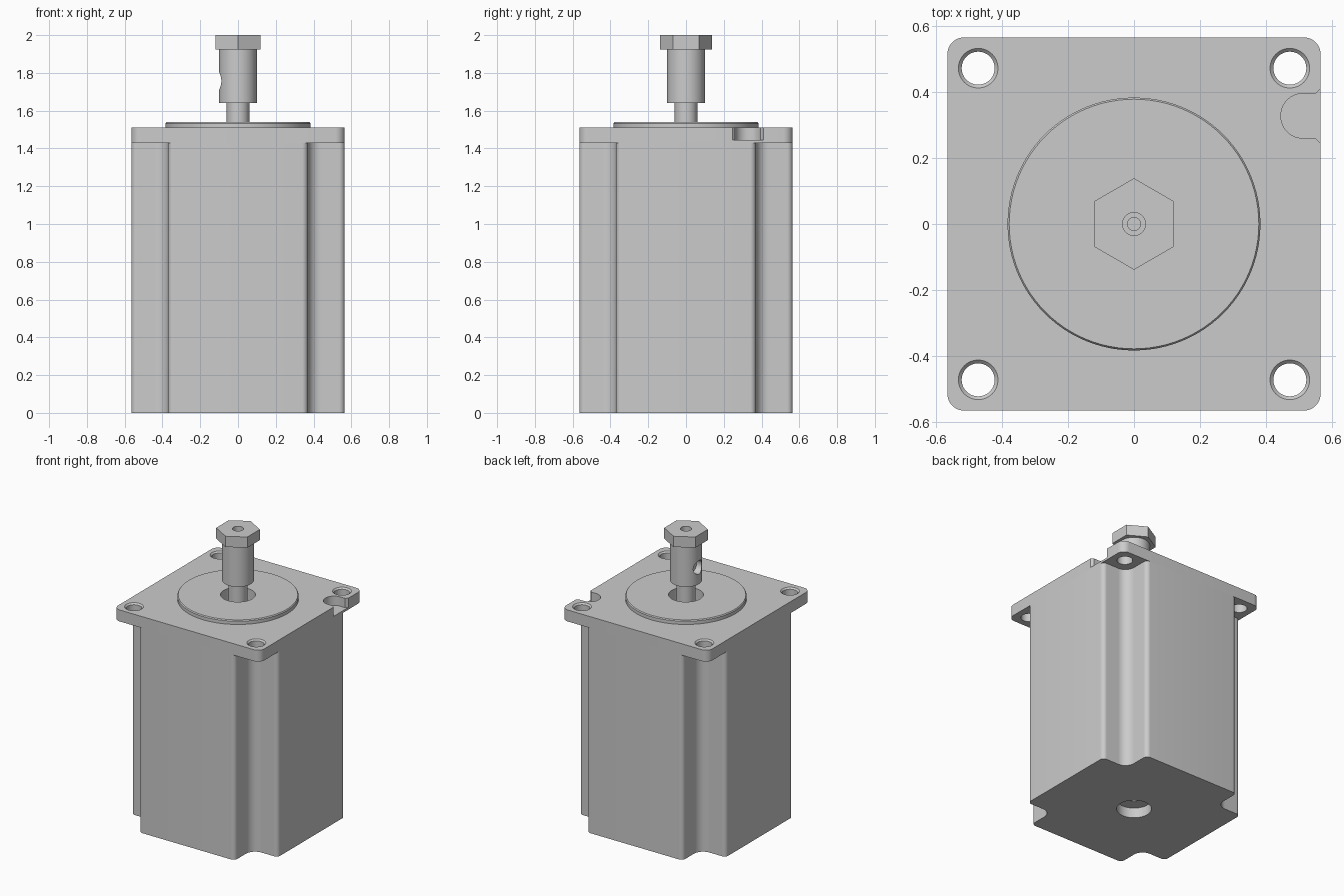
import bpy, bmesh, math
from mathutils import Vector

cube = bpy.data.objects.get("Cube")
if cube:
    bpy.data.objects.remove(cube, do_unlink=True)

metal = bpy.data.materials.new("grey_metal")
metal.use_nodes = True
GREY = (0.6, 0.6, 0.6, 1)
metal.diffuse_color = GREY
metal.node_tree.nodes["Principled BSDF"].inputs["Base Color"].default_value = GREY


def fillet(corners, steps=8):
    """Round each (x, y, radius) corner of a closed outline with an arc."""
    out = []
    for i, (x, y, r) in enumerate(corners):
        p = Vector((x, y))
        if r == 0:
            out.append(p)
            continue
        a = (Vector(corners[i - 1][:2]) - p).normalized()
        b = (Vector(corners[(i + 1) % len(corners)][:2]) - p).normalized()
        half = a.angle(b) / 2
        centre = p + (a + b).normalized() * (r / math.sin(half))
        start = (p + a * (r / math.tan(half)) - centre).normalized()
        end = (p + b * (r / math.tan(half)) - centre).normalized()
        sweep = start.angle(end)
        for k in range(steps + 1):
            t = k / steps
            ray = start * math.sin((1 - t) * sweep) + end * math.sin(t * sweep)
            out.append(centre + ray * (r / math.sin(sweep)))
    return out


def finish(name, bm):
    bmesh.ops.recalc_face_normals(bm, faces=bm.faces)
    mesh = bpy.data.meshes.new(name)
    bm.to_mesh(mesh)
    bm.free()
    mesh.materials.append(metal)
    obj = bpy.data.objects.new(name, mesh)
    bpy.context.collection.objects.link(obj)
    return obj


def prism(name, outline, z0, z1):
    bm = bmesh.new()
    low = [bm.verts.new((p[0], p[1], z0)) for p in outline]
    high = [bm.verts.new((p[0], p[1], z1)) for p in outline]
    bm.faces.new(low)
    bm.faces.new(high)
    for i in range(len(low)):
        bm.faces.new((low[i - 1], low[i], high[i], high[i - 1]))
    return finish(name, bm)


def lathe(name, profile, x=0, y=0, sides=64):
    """Stack of rings from (radius, z) pairs, capped at both ends."""
    bm = bmesh.new()
    rings = [[bm.verts.new((x + r * math.cos(math.tau * i / sides),
                            y + r * math.sin(math.tau * i / sides), z))
              for i in range(sides)] for r, z in profile]
    bm.faces.new(rings[0])
    bm.faces.new(rings[-1])
    for low, high in zip(rings, rings[1:]):
        for i in range(sides):
            j = (i + 1) % sides
            bm.faces.new((low[i], low[j], high[j], high[i]))
    return finish(name, bm)


def activate(obj):
    bpy.ops.object.select_all(action="DESELECT")
    obj.select_set(True)
    bpy.context.view_layer.objects.active = obj


def cut(obj, *cutters):
    activate(obj)
    for cutter in cutters:
        cutter.hide_render = True
        mod = obj.modifiers.new("cut", "BOOLEAN")
        mod.operation, mod.solver, mod.object = "DIFFERENCE", "EXACT", cutter
        bpy.ops.object.modifier_apply(modifier=mod.name)
        bpy.data.objects.remove(cutter, do_unlink=True)


H, N, HOLE = 0.565, 0.37, 0.472      # half width, notch wall, screw position
FLANGE, TOP, BOSS = 1.43, 1.51, 1.54

# Motor body: square with a filleted notch along each corner
corners = []
for turn in range(4):
    for x, y, r in [(H, N, 0.03), (N, N, 0.07), (N, H, 0.03)]:
        for _ in range(turn):
            x, y = -y, x
        corners.append((x, y, r))
body = prism("motor_body", fillet(corners), 0, FLANGE)
cut(body, lathe("rear_bore", [(0.11, -0.1), (0.11, 0.07)]),
    lathe("centre_drill", [(0.025, 0.05), (0.025, 0.1)], sides=24))

# Mounting flange with countersunk screw holes and a cable recess
flange = prism("mounting_flange",
               fillet([(H, H, 0.05), (-H, H, 0.05), (-H, -H, 0.05), (H, -H, 0.05)]),
               FLANGE, TOP)
for sx in (-1, 1):
    for sy in (-1, 1):
        cut(flange, lathe("screw_hole", [(0.05, FLANGE - 0.1), (0.05, TOP - 0.01),
                                         (0.06, TOP), (0.06, TOP + 0.1)],
                          sx * HOLE, sy * HOLE, 40))
recess = fillet([(0.445, 0.26, 0.066), (H - 0.015, 0.26, 0), (H, 0.245, 0),
                 (0.7, 0.245, 0), (0.7, 0.41, 0), (H, 0.41, 0),
                 (H - 0.015, 0.395, 0), (0.445, 0.395, 0.066)], 12)
cut(flange, prism("cable_recess", recess, 1.445, TOP + 0.1))

# Raised pilot boss with a pocket around the shaft
boss = lathe("pilot_boss", [(0.383, TOP), (0.383, BOSS - 0.007), (0.378, BOSS)], sides=96)
for part in (flange, boss):
    cut(part, lathe("shaft_pocket", [(0.11, 1.45), (0.11, 1.7)]))

# Output shaft and coupling sleeve
shaft = lathe("output_shaft", [(0.06, 1.445), (0.06, 1.66)])
sleeve = lathe("coupling_sleeve", [(0.1, 1.64), (0.1, 1.925)])
set_screw = lathe("set_screw_hole", [(0.047, 0.05), (0.047, 0.2)], sides=32)
set_screw.rotation_euler = (0, -math.pi / 2, 0)
set_screw.location = (0, 0, 1.757)
bpy.context.view_layer.update()
cut(sleeve, set_screw)

# Hexagonal head with a stepped centre hole
hexagon = [(0.1385 * math.sin(math.tau * i / 6), 0.1385 * math.cos(math.tau * i / 6))
           for i in range(6)]
head = prism("hex_head", hexagon, 1.925, 2.0)
for part in (head, sleeve):
    cut(part, lathe("head_bore", [(0.02, 1.85), (0.02, 1.95), (0.035, 1.95),
                                  (0.035, 2.1)], sides=32))

for part in (body, flange, boss, shaft, sleeve, head):
    activate(part)
    bpy.ops.object.shade_smooth_by_angle(angle=math.radians(30))
